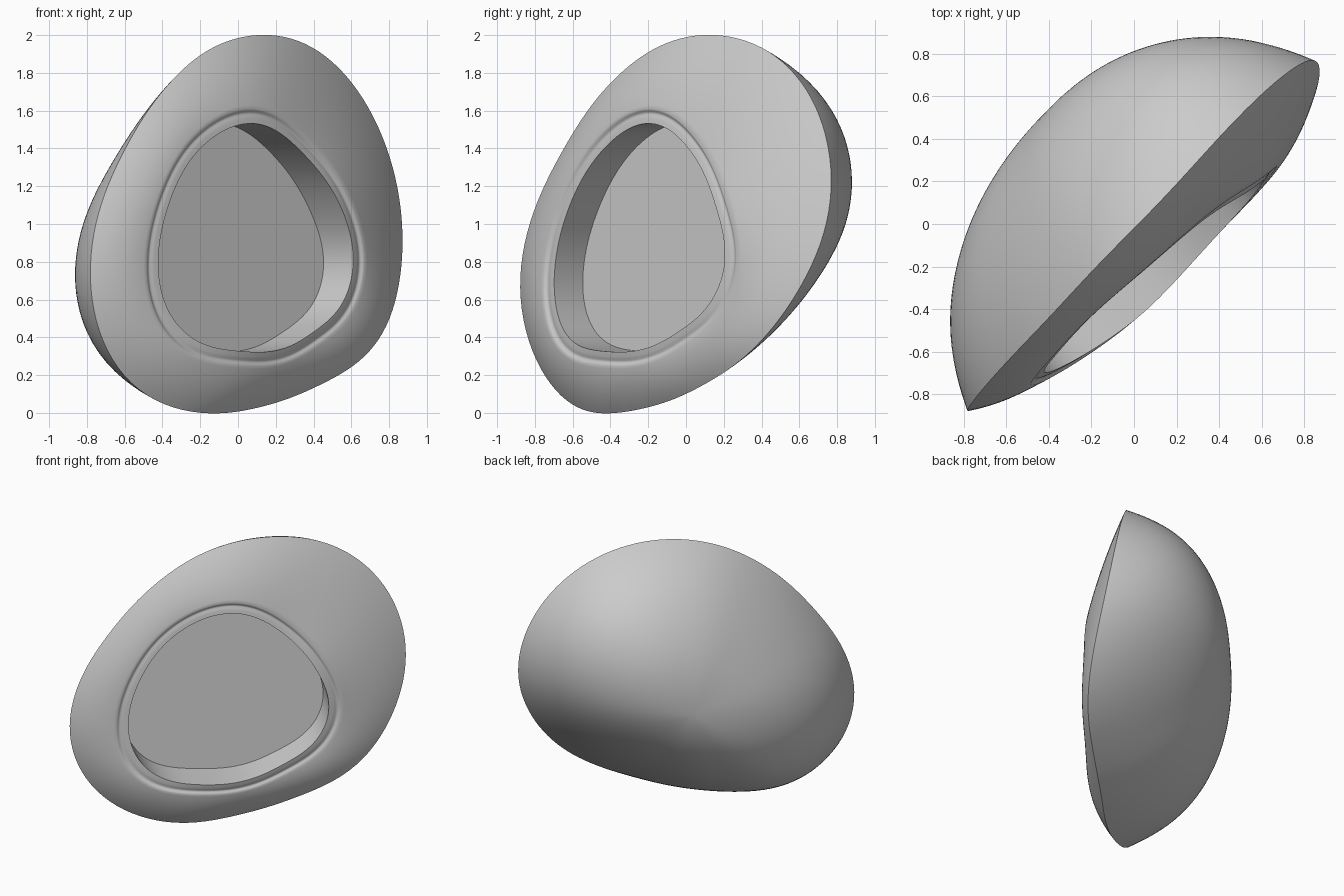
import bpy, bmesh, math
from mathutils import Vector

cube = bpy.data.objects.get("Cube")
if cube:
    bpy.data.objects.remove(cube, do_unlink=True)

SIDES = 128
S = math.sqrt(0.5)
# Local frame: u runs along the face, z is up, d points out of the face
U, Z, D = Vector((S, S, 0)), Vector((0, 0, 1)), Vector((S, -S, 0))
PIVOT = Vector((-0.03, 0.95, 0))

grey = bpy.data.materials.new("plain grey")
grey.use_nodes = True
grey.diffuse_color = (0.6, 0.6, 0.6, 1)
bsdf = grey.node_tree.nodes["Principled BSDF"]
bsdf.inputs["Base Color"].default_value = (0.6, 0.6, 0.6, 1)
bsdf.inputs["Roughness"].default_value = 0.6


def outline(points):
    """Smooth closed loop in (u, z, d), sampled at even angles about the pivot."""
    polar = []
    for p in map(Vector, points):
        u, z = p.dot(U) - PIVOT.x, p.z - PIVOT.y
        polar.append((math.atan2(z, u) % math.tau, math.hypot(u, z), p.dot(D)))
    polar.sort()
    n = len(polar)

    def key(i):
        a, r, d = polar[i % n]
        return a + math.tau * (i // n), Vector((r, d))

    loop = []
    for k in range(SIDES):
        a = math.tau * k / SIDES
        i = max(j for j in range(-1, n) if key(j)[0] <= a)
        (a0, p0), (a1, p1), (a2, p2), (a3, p3) = [key(i + j) for j in (-1, 0, 1, 2)]
        h = a2 - a1
        t = (a - a1) / h
        m1, m2 = (p2 - p0) / (a2 - a0) * h, (p3 - p1) / (a3 - a1) * h
        loop.append(p1 * (2*t**3 - 3*t**2 + 1) + m1 * (t**3 - 2*t**2 + t)
                    + p2 * (3*t**2 - 2*t**3) + m2 * (t**3 - t**2))
    # Even out small wobbles in radius and height
    for _ in range(2):
        loop = [sum((loop[(k + j) % SIDES] for j in range(-3, 4)), Vector((0, 0))) / 7
                for k in range(SIDES)]
    return [PIVOT + Vector((v.x * math.cos(math.tau * k / SIDES),
                            v.x * math.sin(math.tau * k / SIDES), v.y))
            for k, v in enumerate(loop)]


def scaled(loop, centre, s, shift):
    """Loop shrunk towards a centre and shifted along the face normal."""
    return [Vector((*centre.lerp(p, s).xy, p.z + shift)) for p in loop]


def loft(name, rings, start=None, end=None):
    """Skin rings from back to front, with optional end points."""
    bm = bmesh.new()

    def vert(p):
        return bm.verts.new(U * p.x + Z * p.y + D * p.z)

    rows = [[vert(p) for p in ring] for ring in rings]
    first = vert(start) if start else None
    last = vert(end) if end else None
    for j in range(SIDES):
        k = (j + 1) % SIDES
        for a, b in zip(rows, rows[1:]):
            bm.faces.new((a[j], a[k], b[k], b[j]))
        if first:
            bm.faces.new((first, rows[0][k], rows[0][j]))
        if last:
            bm.faces.new((rows[-1][j], rows[-1][k], last))
    mesh = bpy.data.meshes.new(name)
    bm.to_mesh(mesh)
    bm.free()
    mesh.materials.append(grey)
    obj = bpy.data.objects.new(name, mesh)
    bpy.context.collection.objects.link(obj)
    bpy.ops.object.select_all(action="DESELECT")
    obj.select_set(True)
    bpy.context.view_layer.objects.active = obj
    bpy.ops.object.shade_smooth_by_angle(angle=math.radians(40))


# Outer rim and the step around the recess
rim = outline([
    (.14, .12, 2), (.47, .485, 1.885), (.70, .70, 1.6), (.82, .77, 1.3),
    (.87, .75, 1), (.855, .62, .7), (.77, .43, .42), (.65, .285, .28),
    (.42, .08, .15), (.1, -.21, .035), (-.13, -.44, 0), (-.47, -.65, .075),
    (-.69, -.81, .31), (-.785, -.885, .68), (-.74, -.81, 1.05),
    (-.6, -.65, 1.38), (-.38, -.42, 1.72), (-.14, -.16, 1.93)])
step = outline([
    (.1, -.17, 1.61), (.38, .07, 1.42), (.59, .205, 1.12), (.67, .267, .76),
    (.58, .15, .5), (.42, -.02, .37), (0, -.46, .265), (-.28, -.66, .315),
    (-.44, -.745, .5), (-.485, -.75, .78), (-.415, -.66, 1.13),
    (-.22, -.45, 1.47)])

# Domed back shell, fuller along one diagonal than along the other
apex = Vector((0.08, 0.98, 0.07))
DEPTH = 0.735


def shell_point(p, r):
    q = math.sin(2 * math.atan2(p.y - apex.y, p.x - apex.x))
    rise = (1 - r**2) * (1 + (0.32 + 0.22 * q) * r**2 + (0.35 + 0.25 * q) * r**6)
    d = apex.z + (p.z - apex.z) * r**1.4 - DEPTH * rise
    return Vector((*apex.lerp(p, r).xy, d))


radii = [math.sin(math.pi / 2 * i / 40) for i in range(1, 41)]
loft("back_shell", [[shell_point(p, r) for p in rim] for r in radii],
     start=apex - Vector((0, 0, DEPTH)))

# Gently bulging front face, ending in a shallow step and a flat lip
face = []
for i in range(17):
    t = i / 16
    bulge = Vector((0, 0, 0.08 * t * (1 - t)))
    face.append([a.lerp(b, t) + bulge for a, b in zip(rim, step)])
middle = Vector((-0.1, 0.91, 0))
for s, shift in ((.99, -.003), (.98, -.008), (.97, -.011), (.96, -.01),
                 (.945, -.005), (.93, -.002), (.89, .002)):
    face.append(scaled(step, middle, s, shift))
loft("front_face", face)

# Flat recess floor, tilted to follow the opening, and the wall around it
opening = face[-1]
base = sum(opening, Vector()) / SIDES
tilt = [sum((p[i] - base[i]) * (p.z - base.z) for p in opening)
        / sum((p[i] - base[i]) ** 2 for p in opening) for i in (0, 1)]
centre = base - Vector((0, 0, 0.235))
floor = [Vector((p.x, p.y, centre.z + tilt[0] * (p.x - base.x)
                 + tilt[1] * (p.y - base.y))) for p in opening]
loft("recess_wall", [opening, floor])
loft("recess_floor", [floor], end=centre)
